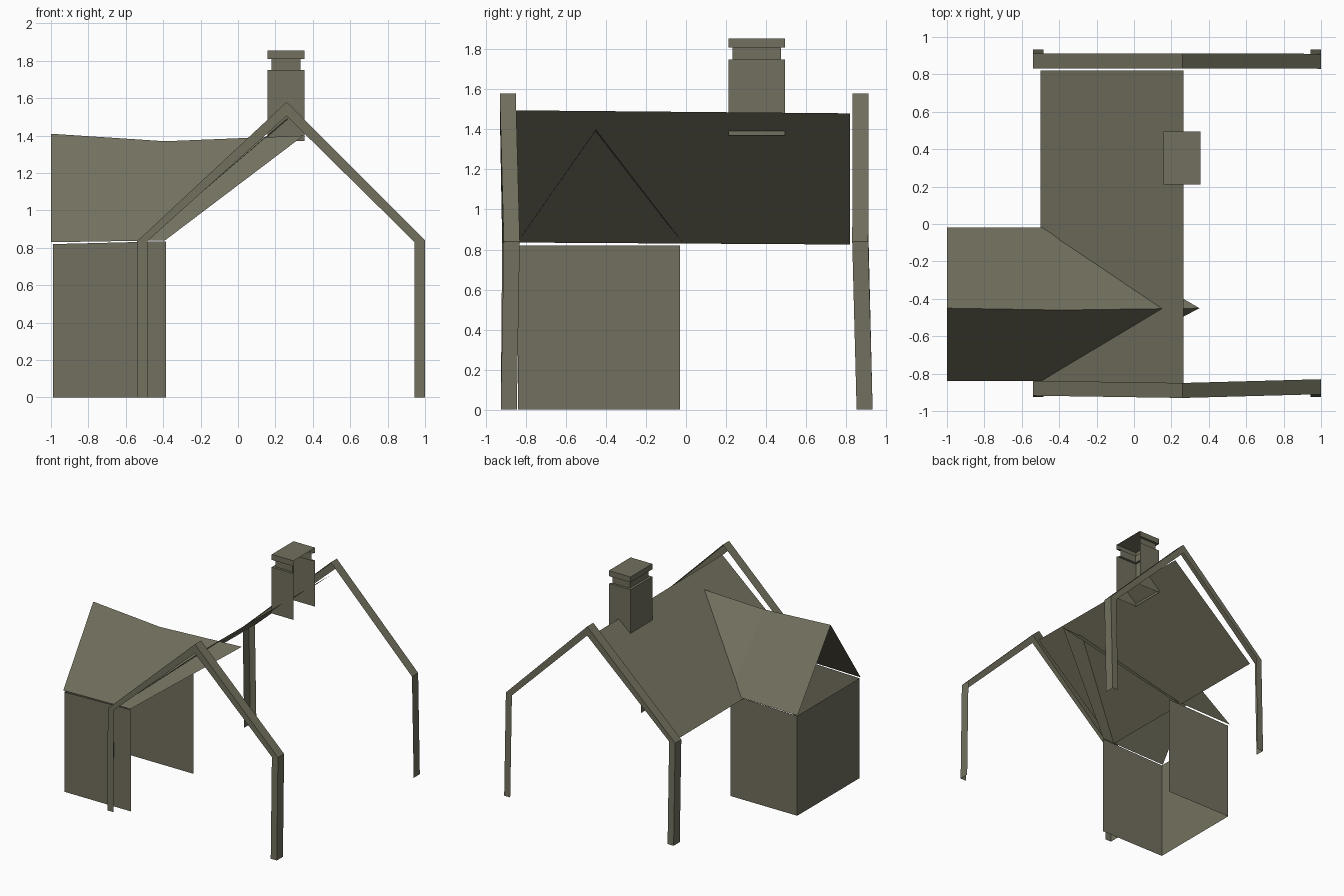
import bpy

if "Cube" in bpy.data.objects:
    bpy.data.objects.remove(bpy.data.objects["Cube"])

# One weathered grey-brown colour for everything
mat = bpy.data.materials.new("weathered_timber")
mat.diffuse_color = (0.17, 0.163, 0.112, 1.0)
mat.use_nodes = True
mat.node_tree.nodes["Principled BSDF"].inputs["Base Color"].default_value = mat.diffuse_color


def make(name, verts, faces, flip=False):
    """Build a flat-shaded open shell from points and faces."""
    me = bpy.data.meshes.new(name)
    if flip:
        faces = [tuple(reversed(f)) for f in faces]
    me.from_pydata(verts, [], faces)
    me.materials.append(mat)
    me.update()
    ob = bpy.data.objects.new(name, me)
    bpy.context.collection.objects.link(ob)
    return ob


# Gable frames: post, rafter, rafter, post; only outer end and outer edge faces
OUTER = [(-.54, 0), (-.54, .835), (.26, 1.58), (1, .84), (1, 0)]
INNER = [(-.485, 0), (-.485, .835), (.26, 1.505), (.945, .83), (.945, 0)]


def frame(name, side, ys, depth=.08):
    verts, faces = [], []
    for (ox, oz), (ix, iz), y in zip(OUTER, INNER, ys):
        verts += [(ox, side * y, oz), (ix, side * y, iz),
                  (ox, side * (y - depth), oz)]
    for i in range(len(OUTER) - 1):
        a, b = 3 * i, 3 * i + 3
        faces += [(a, a + 1, b + 1, b),      # end face
                  (a, b, b + 2, a + 2)]      # outer edge
    make(name, verts, faces, flip=side > 0)


frame("front_gable_frame", -1, [.925, .918, .93, .91, .925])
frame("back_gable_frame", 1, [.932, .912, .912, .91, .932])

# Main roof: only the left slope
make("main_roof",
     [(-.5, -.845, .835), (.265, -.85, 1.495),
      (.265, .82, 1.48), (-.5, .82, .825)],
     [(0, 1, 2, 3)])

# Side wing roof: sagging ridge, running through the main roof to a point
make("wing_roof",
     [(-1, -.84, .83), (-.39, -.84, .84), (-1, -.45, 1.41), (-.39, -.46, 1.37),
      (.35, -.45, 1.40), (-1, -.02, .83), (-.39, -.02, .84)],
     [(0, 1, 3, 2), (1, 4, 3), (2, 3, 6, 5), (3, 4, 6)])

# Side wing walls: front, left and back, open towards the house
plan = [(-.385, -.03), (-.99, -.03), (-.99, -.84), (-.385, -.84)]
tops = [.835, .82, .82, .835]
make("wing_walls",
     [(x, y, 0) for x, y in plan] + [(x, y, z) for (x, y), z in zip(plan, tops)],
     [(i, i + 1, i + 5, i + 4) for i in range(3)])

# Chimney: stepped rings, open on the right side, closed on top
RINGS = [(0, 1.37), (0, 1.75), (.02, 1.75), (.02, 1.81), (0, 1.81), (0, 1.855)]
verts, faces = [], []
for inset, z in RINGS:
    x0, x1, y0, y1 = .158 + inset, .355 - inset, .212 + inset, .495 - inset
    verts += [(x1, y1, z), (x0, y1, z), (x0, y0, z), (x1, y0, z)]
for r in range(len(RINGS) - 1):
    for i in range(3):
        a = 4 * r + i
        faces.append((a, a + 1, a + 5, a + 4))
n = 4 * (len(RINGS) - 1)
faces.append((n, n + 1, n + 2, n + 3))
make("chimney", verts, faces)
